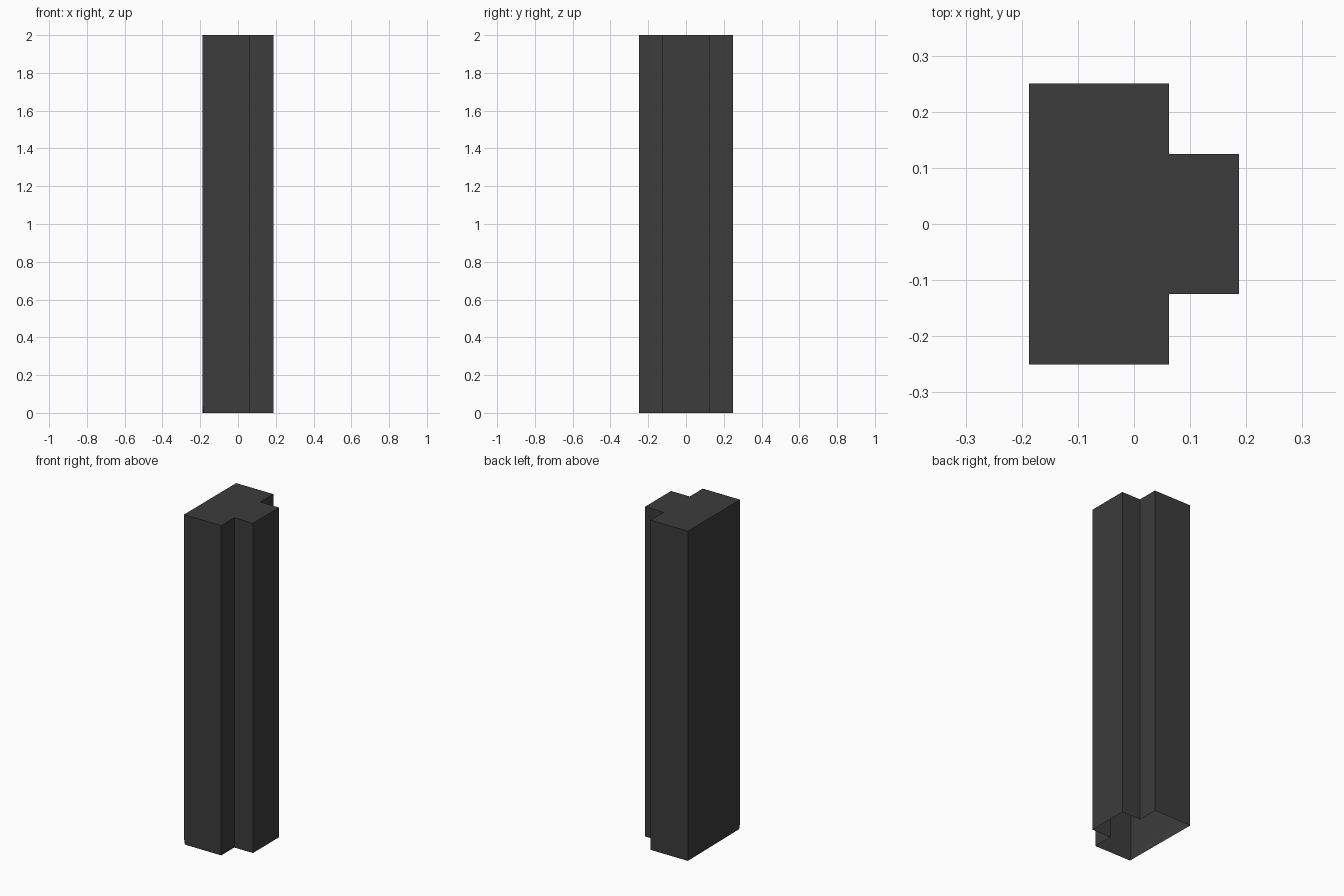
import bpy
import bmesh

cube = bpy.data.objects.get("Cube")
if cube:
    bpy.data.objects.remove(cube, do_unlink=True)

# Dark grey material
grey = bpy.data.materials.new("dark grey")
grey.use_nodes = True
colour = (0.045, 0.045, 0.045, 1)
grey.diffuse_color = colour
grey.node_tree.nodes["Principled BSDF"].inputs["Base Color"].default_value = colour

# T-shaped cross-section: half outline, mirrored across y
half = [(0.1875, 0.125), (0.0625, 0.125), (0.0625, 0.25), (-0.1875, 0.25)]
outline = half + [(x, -y) for x, y in reversed(half)]

# Hollow column: closed top, walls down to an open bottom
bm = bmesh.new()
top = bm.faces.new([bm.verts.new((x, y, 2)) for x, y in outline])
edges = list(top.edges)
for height in (0.04, 0):
    extruded = bmesh.ops.extrude_edge_only(bm, edges=edges)["geom"]
    edges = [e for e in extruded if isinstance(e, bmesh.types.BMEdge)
             and all(v in extruded for v in e.verts)]
    for vert in {v for e in edges for v in e.verts}:
        vert.co.z = height

# Slightly worn foot at one outer corner
for vert in bm.verts:
    if vert.co.z < 0.01 and vert.co.x < -0.1 and vert.co.y < 0:
        vert.co.x += 0.006
bmesh.ops.recalc_face_normals(bm, faces=bm.faces)
if top.normal.z < 0:
    bmesh.ops.reverse_faces(bm, faces=bm.faces)

mesh = bpy.data.meshes.new("t_shaped_column")
bm.to_mesh(mesh)
bm.free()
mesh.materials.append(grey)
column = bpy.data.objects.new("t_shaped_column", mesh)
bpy.context.collection.objects.link(column)
